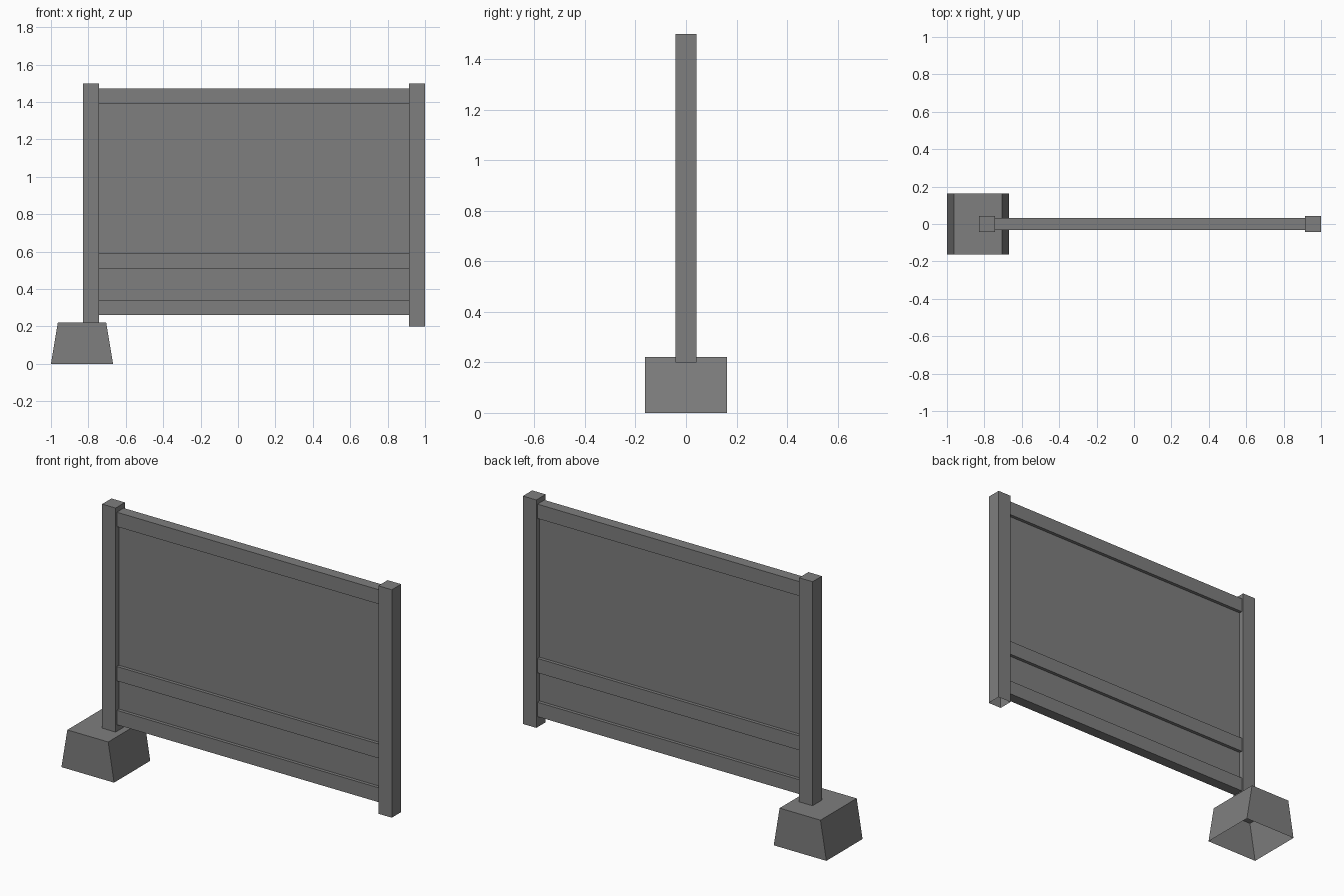
import bpy, bmesh

if "Cube" in bpy.data.objects:
    bpy.data.objects.remove(bpy.data.objects["Cube"])

grey = bpy.data.materials.new("mid grey")
grey.diffuse_color = (0.21, 0.21, 0.21, 1)
grey.use_nodes = True
grey.node_tree.nodes["Principled BSDF"].inputs["Base Color"].default_value = grey.diffuse_color


def block(name, x0, x1, half_y, z0, z1, taper=0.0, open_bottom=False):
    """Box centred on y = 0; taper narrows the top in x at both ends."""
    bm = bmesh.new()
    bmesh.ops.create_cube(bm, size=1)
    for v in bm.verts:
        top = v.co.z > 0
        inset = taper if top else 0.0
        v.co = (x1 - inset if v.co.x > 0 else x0 + inset,
                half_y if v.co.y > 0 else -half_y,
                z1 if top else z0)
    if open_bottom:
        low = [f for f in bm.faces if all(v.co.z < z0 + 1e-5 for v in f.verts)]
        bmesh.ops.delete(bm, geom=low, context='FACES_ONLY')
    mesh = bpy.data.meshes.new(name)
    bm.to_mesh(mesh)
    bm.free()
    mesh.materials.append(grey)
    obj = bpy.data.objects.new(name, mesh)
    bpy.context.collection.objects.link(obj)
    return obj


# footing: hollow tapered block under the left post
block("footing", -1.0, -0.668, 0.163, 0.0, 0.222, taper=0.037, open_bottom=True)

# posts, hollow at the foot
for name, x0 in (("left_post", -0.828), ("right_post", 0.915)):
    block(name, x0, x0 + 0.085, 0.042, 0.2, 1.5, open_bottom=True)

# rails between the posts
for name, z0 in (("bottom_rail", 0.26), ("middle_rail", 0.51), ("top_rail", 1.39)):
    block(name, -0.743, 0.915, 0.031, z0, z0 + 0.082)

# thin infill panels between the rails
for name, z0, z1 in (("lower_panel", 0.342, 0.51), ("upper_panel", 0.592, 1.39)):
    block(name, -0.743, 0.915, 0.012, z0, z1)
